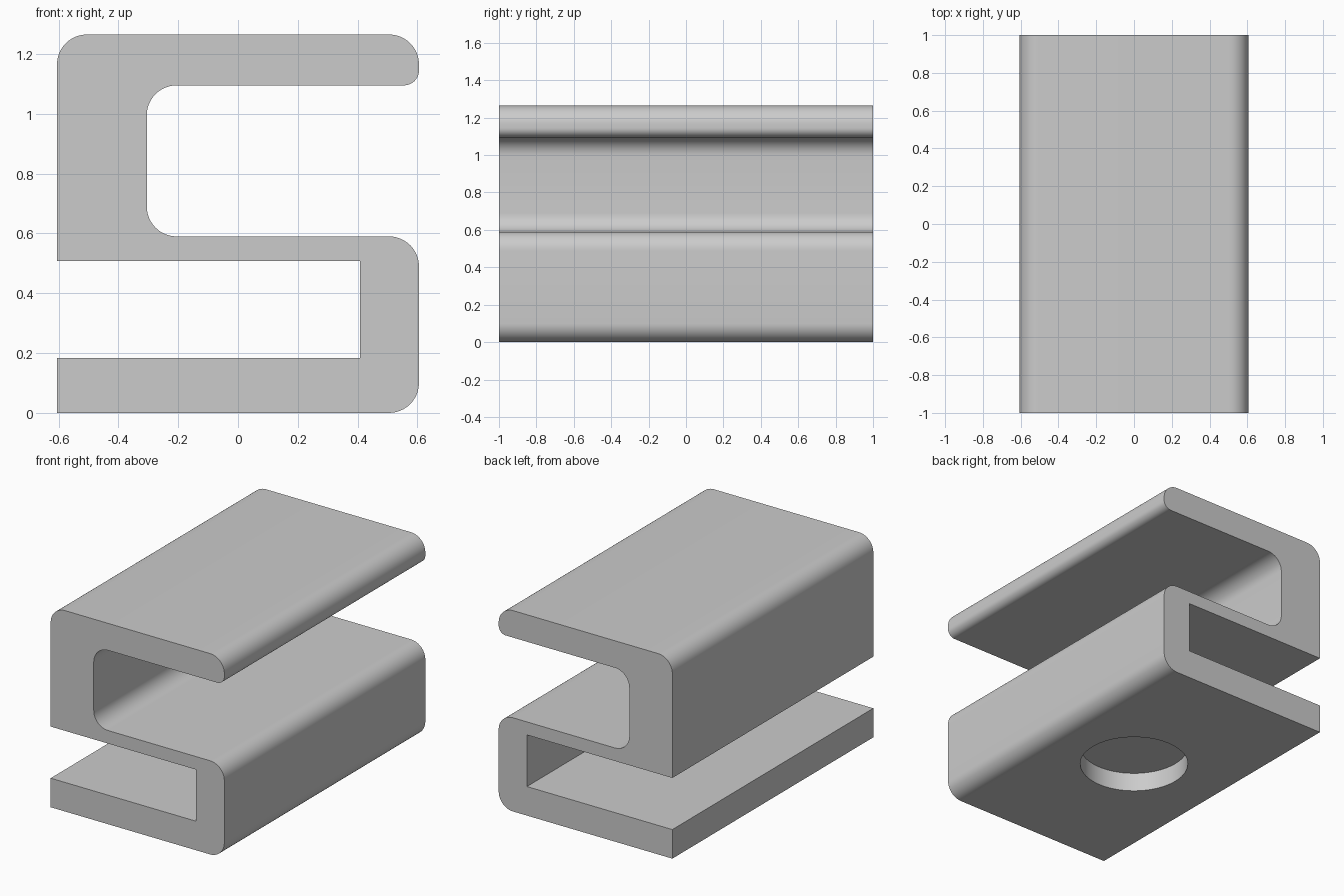
import bpy
import bmesh
from math import radians, tan
from mathutils import Vector

cube = bpy.data.objects.get("Cube")
if cube:
    bpy.data.objects.remove(cube, do_unlink=True)

# Material
grey = bpy.data.materials.new("plain grey")
grey.use_nodes = True
colour = (0.6, 0.6, 0.6, 1)
grey.diffuse_color = colour
grey.node_tree.nodes["Principled BSDF"].inputs["Base Color"].default_value = colour


def rounded(corners, steps=12):
    """Replace each (x, z, radius) right-angle corner with an arc."""
    points = []
    for i, (x, z, r) in enumerate(corners):
        p = Vector((x, z))
        if r == 0:
            points.append(p)
            continue
        a = (Vector(corners[i - 1][:2]) - p).normalized()
        b = (Vector(corners[(i + 1) % len(corners)][:2]) - p).normalized()
        centre = p + (a + b) * r
        for s in range(steps + 1):
            t = radians(90 * s / steps)
            # sweep from the incoming side to the outgoing side
            from math import cos, sin
            points.append(centre - b * r * cos(t) - a * r * sin(t))
    return points


# S-shaped cross-section: base, open slot, middle shelf, upper channel, lip
W = 0.605
section = [
    (-W, 0, 0), (W, 0, 0.1), (W, 0.59, 0.1), (-0.305, 0.59, 0.1),
    (-0.305, 1.095, 0.1), (W, 1.095, 0.05), (W, 1.265, 0.1), (-W, 1.265, 0.1),
    (-W, 0.508, 0), (0.408, 0.508, 0), (0.408, 0.183, 0), (-W, 0.183, 0),
]

# Extruded clip body
bm = bmesh.new()
face = bm.faces.new([bm.verts.new((p.x, -1, p.y)) for p in rounded(section)])
extruded = bmesh.ops.extrude_face_region(bm, geom=[face])["geom"]
bmesh.ops.translate(bm, vec=(0, 2, 0),
                    verts=[v for v in extruded if isinstance(v, bmesh.types.BMVert)])
bmesh.ops.recalc_face_normals(bm, faces=bm.faces)
mesh = bpy.data.meshes.new("clip_body")
bm.to_mesh(mesh)
bm.free()
mesh.materials.append(grey)
body = bpy.data.objects.new("clip_body", mesh)
bpy.context.collection.objects.link(body)

# Blind round recess in the underside
bpy.ops.mesh.primitive_cylinder_add(vertices=64, radius=0.32, depth=0.24, location=(0, 0, 0))
cutter = bpy.context.object
cutter.name = "recess_cutter"
cutter.hide_render = True
cutter.data.materials.append(grey)
cut = body.modifiers.new("recess", "BOOLEAN")
cut.operation = "DIFFERENCE"
cut.solver = "EXACT"
cut.object = cutter

bpy.ops.object.select_all(action="DESELECT")
body.select_set(True)
bpy.context.view_layer.objects.active = body
bpy.ops.object.modifier_apply(modifier=cut.name)
bpy.data.objects.remove(cutter, do_unlink=True)

# Smooth bends, crisp edges
bpy.ops.object.shade_smooth_by_angle(angle=radians(30))
